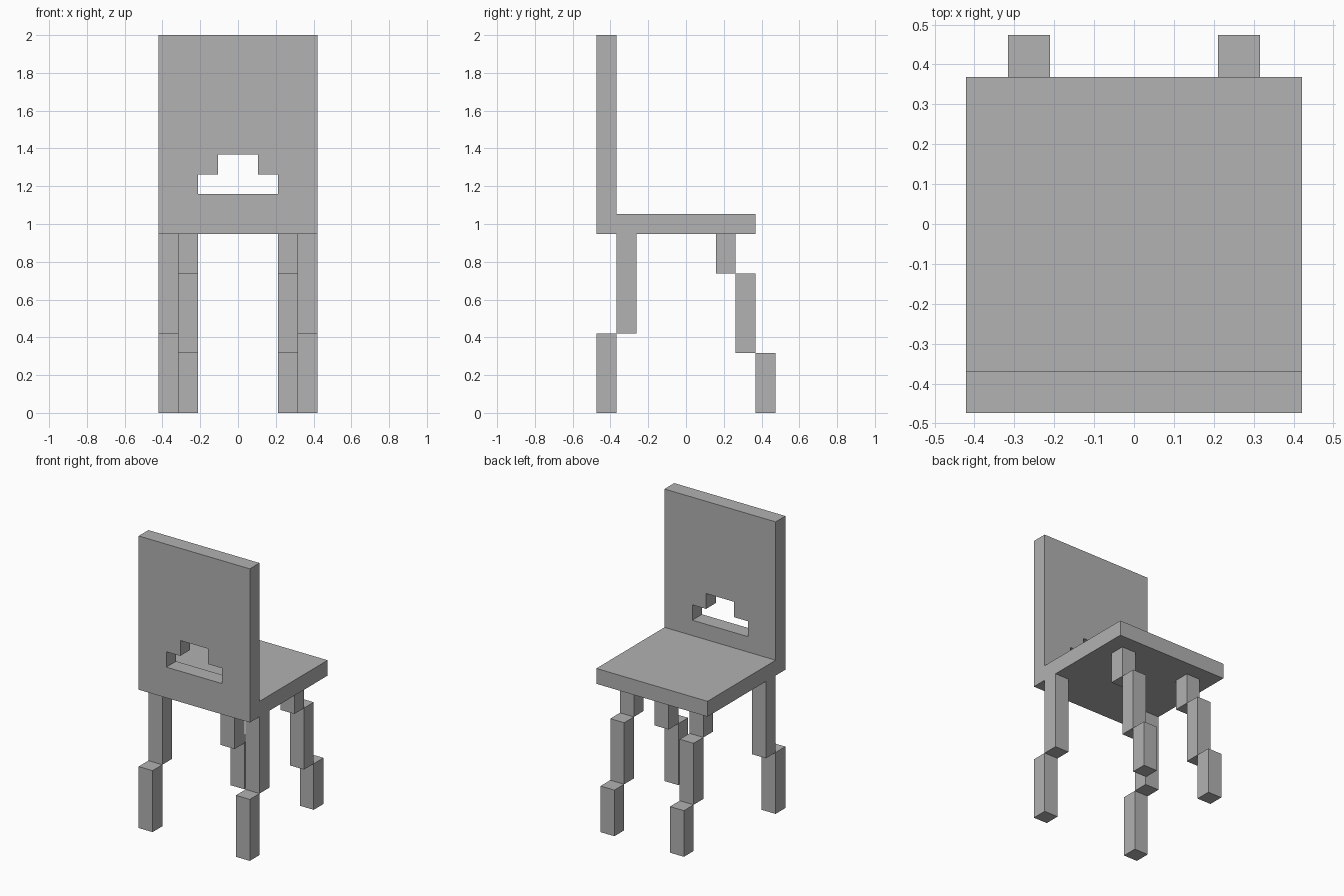
import bpy
import bmesh
from mathutils import Matrix, Vector

cube = bpy.data.objects.get("Cube")
if cube:
    bpy.data.objects.remove(cube, do_unlink=True)

U = 2 / 19                              # one block of the chair
ORIGIN = Vector((0, -4.5, 0))           # front edge of the block grid

grey = bpy.data.materials.new("plain grey")
grey.use_nodes = True
colour = (0.445, 0.445, 0.445, 1)
grey.diffuse_color = colour
grey.node_tree.nodes["Principled BSDF"].inputs["Base Color"].default_value = colour


def finish(bm, name):
    """Turn a mesh in block units into a scaled object."""
    bmesh.ops.recalc_face_normals(bm, faces=bm.faces)
    bmesh.ops.transform(bm, matrix=Matrix.Scale(U, 4) @ Matrix.Translation(ORIGIN), verts=bm.verts)
    mesh = bpy.data.meshes.new(name)
    bm.to_mesh(mesh)
    bm.free()
    mesh.materials.append(grey)
    obj = bpy.data.objects.new(name, mesh)
    bpy.context.collection.objects.link(obj)
    return obj


def prism(name, points, sweep):
    """Extrude a flat outline along a vector."""
    bm = bmesh.new()
    face = bm.faces.new([bm.verts.new(p) for p in points])
    new = bmesh.ops.extrude_face_region(bm, geom=[face])["geom"]
    verts = [g for g in new if isinstance(g, bmesh.types.BMVert)]
    bmesh.ops.translate(bm, verts=verts, vec=sweep)
    # extruding a lone face leaves the first cap in place only if kept
    edges = [e for e in bm.edges if e.is_boundary]
    if edges:
        bmesh.ops.holes_fill(bm, edges=edges)
    return finish(bm, name)


def leg(name, x, segments):
    """Stack square blocks, each given as (y, bottom, top)."""
    bm = bmesh.new()
    for y, low, high in segments:
        place = Matrix.Translation((x, y + 0.5, (low + high) / 2))
        bmesh.ops.create_cube(bm, size=1, matrix=place @ Matrix.Diagonal((1, 1, high - low, 1)))
    return finish(bm, name)


# Seat and backrest, one L-shaped slab
side = [(0, 9), (8, 9), (8, 10), (1, 10), (1, 19), (0, 19)]
seat = prism("seat_and_backrest", [(-4, y, z) for y, z in side], (8, 0, 0))

# Stepped handle opening in the backrest
half = [(2, 11), (2, 12), (1, 12), (1, 13)]
outline = half + [(-x, z) for x, z in reversed(half)]
cutter = prism("handle_cutter", [(x, -1, z) for x, z in outline], (0, 3, 0))
cutter.hide_render = True
cut = seat.modifiers.new("handle opening", "BOOLEAN")
cut.operation = "DIFFERENCE"
cut.solver = "EXACT"
cut.object = cutter

# Bake the opening and drop the cutter
bpy.context.view_layer.update()
graph = bpy.context.evaluated_depsgraph_get()
baked = bpy.data.meshes.new_from_object(seat.evaluated_get(graph))
seat.modifiers.clear()
seat.data = baked
bpy.data.objects.remove(cutter, do_unlink=True)

# Stepped legs, mirrored left and right
for label, s in (("left", 1), ("right", -1)):
    leg("front_leg_" + label, s * 3.5, [(1, 4, 9), (0, 0, 4)])
    leg("rear_leg_" + label, s * 2.5, [(6, 7, 9), (7, 3, 7), (8, 0, 3)])
